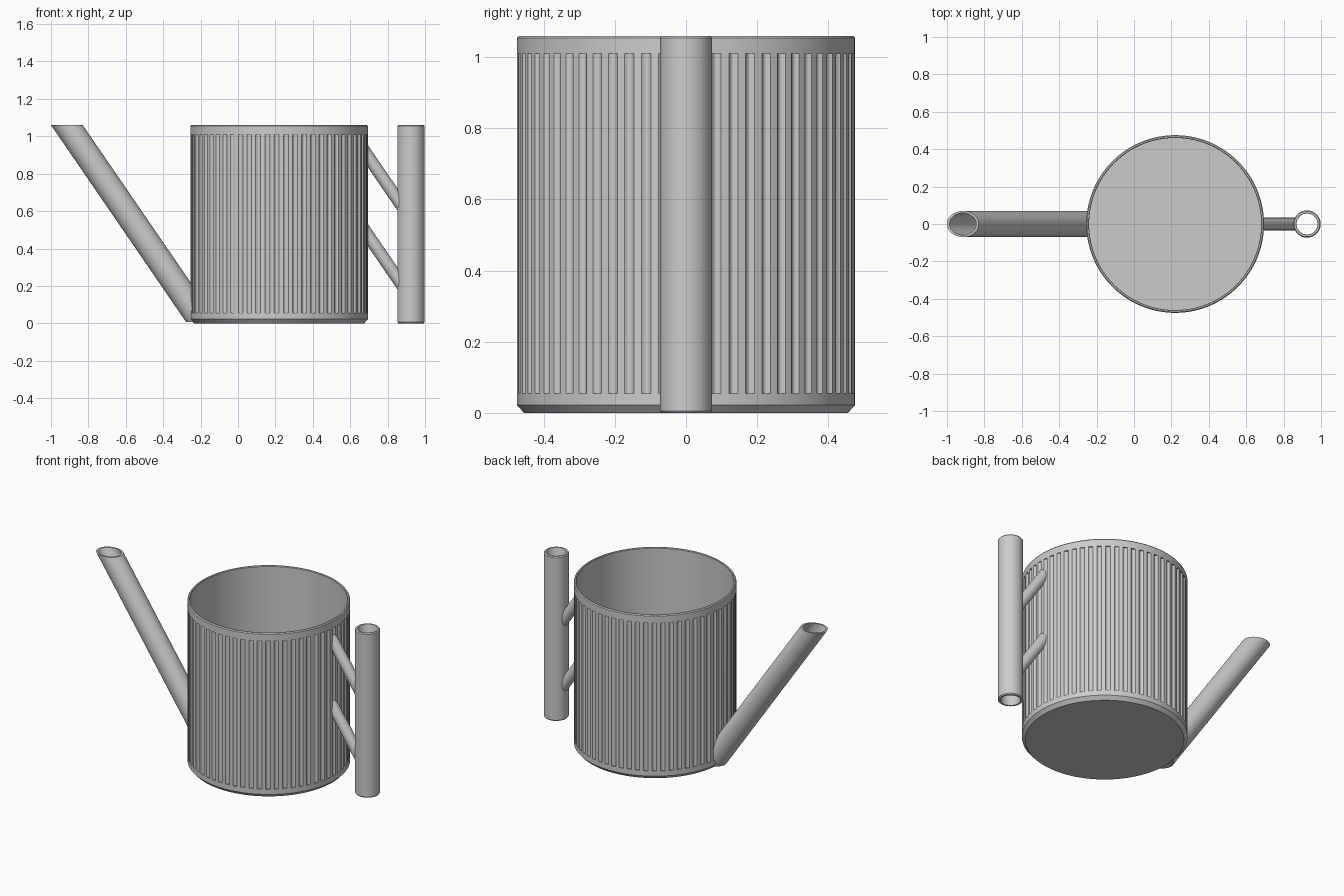
import bpy, bmesh, math
from mathutils import Vector, Matrix

if "Cube" in bpy.data.objects:
    bpy.data.objects.remove(bpy.data.objects["Cube"])

CX, R, H = 0.22, 0.475, 1.06      # body centre, radius, height
SLOPE = Vector((-0.72, 0, 1.05)).normalized()


def finish(name, bm):
    bmesh.ops.recalc_face_normals(bm, faces=bm.faces)
    me = bpy.data.meshes.new(name)
    bm.to_mesh(me)
    bm.free()
    ob = bpy.data.objects.new(name, me)
    bpy.context.collection.objects.link(ob)
    return ob


def smooth(ob):
    bpy.ops.object.select_all(action='DESELECT')
    ob.select_set(True)
    bpy.context.view_layer.objects.active = ob
    bpy.ops.object.shade_smooth_by_angle(angle=math.radians(30))


def lathe(name, cx, profile, columns, closed):
    """Revolve (radius, z, groove weight); columns are (angle, groove depth)."""
    bm = bmesh.new()
    rings = []
    for r, z, w in profile:
        rings.append([bm.verts.new((cx + (r - w * d) * math.cos(a),
                                    (r - w * d) * math.sin(a), z)) for a, d in columns])
    n = len(columns)
    pairs = list(zip(rings, rings[1:]))
    if closed:
        pairs.append((rings[-1], rings[0]))
    else:
        bm.faces.new(rings[0])
        bm.faces.new(rings[-1])
    for a, b in pairs:
        for i in range(n):
            j = (i + 1) % n
            bm.faces.new((a[i], a[j], b[j], b[i]))
    bmesh.ops.remove_doubles(bm, verts=bm.verts, dist=1e-5)
    return finish(name, bm)


def rod(name, centre, radius, length, cuts):
    """Slanted cylinder trimmed flat by planes given as (point, outward normal)."""
    bm = bmesh.new()
    rot = SLOPE.to_track_quat('Z', 'Y').to_matrix().to_4x4()
    bmesh.ops.create_cone(bm, cap_ends=True, segments=64, radius1=radius, radius2=radius,
                          depth=length, matrix=Matrix.Translation(centre) @ rot)
    for co, no in cuts:
        bmesh.ops.bisect_plane(bm, geom=bm.verts[:] + bm.edges[:] + bm.faces[:],
                               plane_co=co, plane_no=no, clear_outer=True)
        bmesh.ops.holes_fill(bm, edges=[e for e in bm.edges if e.is_boundary], sides=0)
    return finish(name, bm)


def cut(ob, cutter):
    m = ob.modifiers.new("cut", 'BOOLEAN')
    m.operation, m.solver, m.object = 'DIFFERENCE', 'EXACT', cutter
    bpy.context.view_layer.objects.active = ob
    bpy.ops.object.modifier_apply(modifier=m.name)


def plain(n):
    return [(2 * math.pi * i / n, 0) for i in range(n)]


# Body: thin open cup with 60 shallow vertical flutes
FLUTES = 60
columns = []
for k in range(FLUTES):
    for t, d in ((0, 0), (0.22, 0), (0.45, 0), (0.55, .6), (0.64, .9),
                 (0.725, 1), (0.81, .9), (0.9, .6)):
        columns.append((2 * math.pi * (k + t) / FLUTES, 0.009 * d))
body = lathe("body", CX, [
    (R - 0.02, 0, 0), (R, 0.022, 0), (R, 0.055, 0), (R, 0.055, 1), (R, 1.01, 1),
    (R, 1.01, 0), (R, H - 0.006, 0), (R - 0.005, H, 0), (0.463, H, 0),
    (0.46, H - 0.004, 0), (0.46, 0.03, 0)], columns, False)

# Spout: slanted tube with a level mouth, open into the body
mid = Vector((-0.915, 0, H)) - SLOPE * 0.65
spout = rod("spout", mid, 0.07, 1.8, [((0, 0, H), (0, 0, 1)), ((0, 0, 0.008), (0, 0, -1))])
bore = rod("bore_cutter", mid, 0.059, 2.0, [((0, 0, 0.031), (0, 0, -1))])
core = lathe("core_cutter", CX, [(0.464, -0.2, 0), (0.464, 1.3, 0)], plain(128), False)
cut(spout, core)
cut(spout, bore)
cut(body, bore)
for helper in (bore, core):
    bpy.data.objects.remove(helper)

# Handle: upright open tube
handle = lathe("handle", 0.925, [
    (0.058, 0, 0), (0.068, 0, 0), (0.073, 0.006, 0), (0.073, H - 0.006, 0), (0.068, H, 0),
    (0.058, H, 0), (0.056, H - 0.004, 0), (0.056, 0.004, 0)], plain(64), True)

# Two slanted struts joining handle to body
struts = [rod(f"handle_strut_{i + 1}", Vector((0.70, 0, z)), 0.0335, 1.0,
              [((0.682, 0, 0), (-1, 0, 0)), ((0.863, 0, 0), (1, 0, 0))])
          for i, z in enumerate((0.885, 0.463))]

for ob in [body, spout, handle] + struts:
    smooth(ob)
